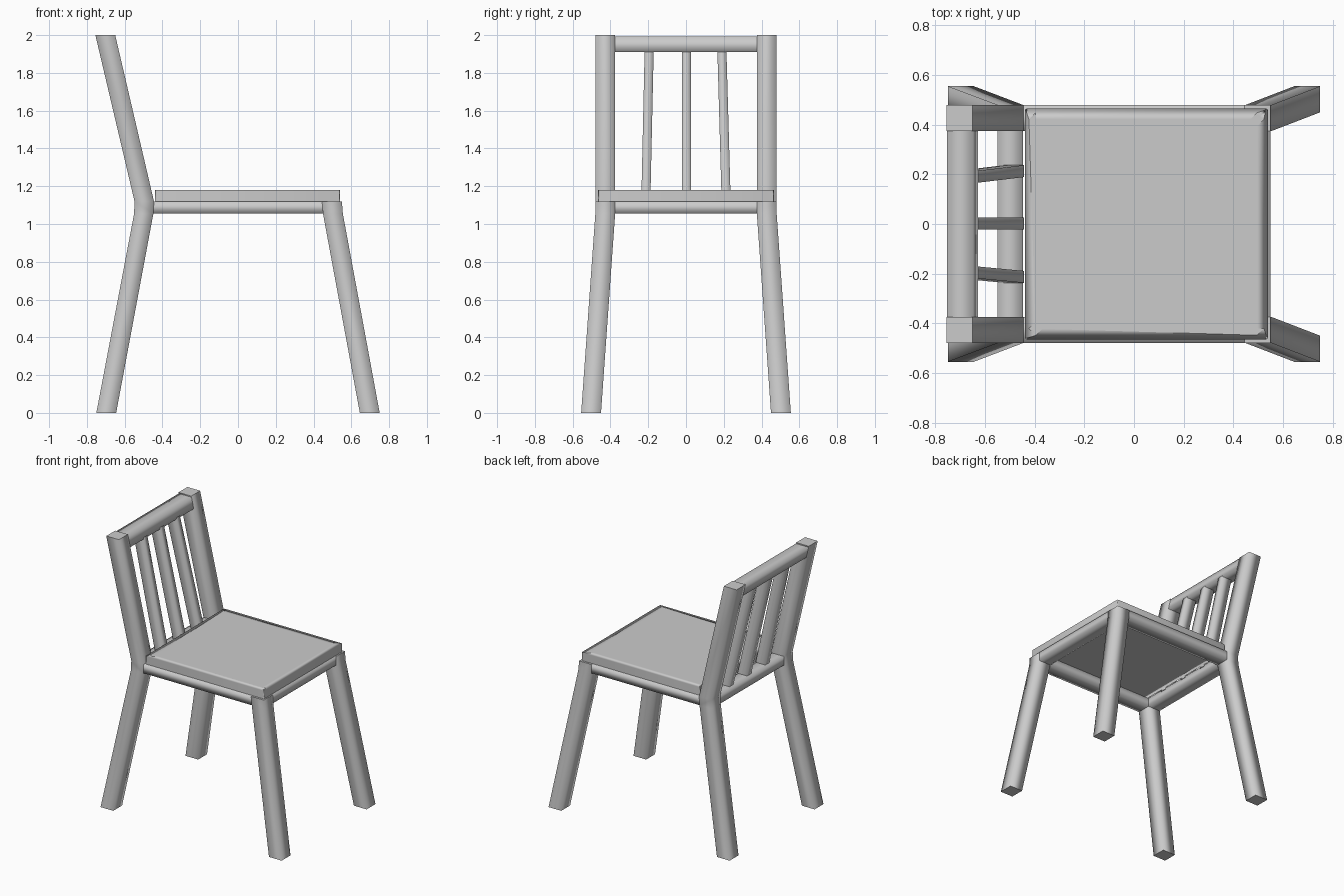
import bpy, bmesh

if "Cube" in bpy.data.objects:
    bpy.data.objects.remove(bpy.data.objects["Cube"])


def finish(name, bm, sharp_faces=()):
    """Smooth-shade a mesh, keeping the rims of the given faces sharp."""
    bmesh.ops.recalc_face_normals(bm, faces=bm.faces)
    for f in bm.faces:
        f.smooth = True
    for f in sharp_faces:
        for e in f.edges:
            e.smooth = False
    me = bpy.data.meshes.new(name)
    bm.to_mesh(me)
    bm.free()
    ob = bpy.data.objects.new(name, me)
    bpy.context.collection.objects.link(ob)
    return ob


def beam(name, sections):
    """Loft a square bar through four-point sections and cap both ends."""
    bm = bmesh.new()
    rings = [[bm.verts.new(p) for p in s] for s in sections]
    for a, b in zip(rings, rings[1:]):
        for i in range(4):
            j = (i + 1) % 4
            bm.faces.new((a[i], a[j], b[j], b[i]))
    caps = [bm.faces.new(rings[0]), bm.faces.new(rings[-1])]
    return finish(name, bm, caps)


def flat(x0, x1, y0, y1, z):
    return [(x0, y0, z), (x1, y0, z), (x1, y1, z), (x0, y1, z)]


def mirrored(sections, s):
    return [[(x, y * s, z) for x, y, z in sec] for sec in sections]


Z0, Z1 = 1.055, 1.12      # seat frame underside and top
IN, OUT = 0.375, 0.48     # inner and outer frame width


def back_front(z):
    """x of the leaning back's front surface at height z."""
    return -0.445 - 0.205 * (z - Z1) / (2 - Z1)


for s, side in ((1, "left"), (-1, "right")):
    # Back leg continuing into the leaning back post
    beam(f"back_leg_and_post_{side}", mirrored([
        flat(-0.75, -0.645, 0.45, 0.555, 0),
        flat(-0.55, -0.448, IN, OUT, Z0),
        flat(-0.548, -0.445, IN, OUT, Z1),
        flat(-0.755, -0.65, IN, OUT, 2)], s))
    # Front leg
    beam(f"front_leg_{side}", mirrored([
        flat(0.645, 0.75, 0.45, 0.555, 0),
        flat(0.45, 0.555, IN, OUT, Z0),
        flat(0.445, 0.55, IN, OUT, Z1)], s))
    # Side rail
    beam(f"side_rail_{side}", mirrored([
        [(x, IN, Z0), (x, OUT, Z0), (x, OUT, Z1), (x, IN, Z1)]
        for x in (-0.447, 0.447)], s))

# Front and back seat rails
for name, x0, x1 in (("front_rail", 0.448, 0.55), ("back_rail", -0.549, -0.447)):
    beam(name, [[(x0, y, Z0), (x1, y, Z0), (x1, y, Z1), (x0, y, Z1)]
                for y in (-IN, IN)])

# Top rail, flush with the leaning posts
lo, hi = 1.91, 1.992
beam("top_rail", [[(back_front(lo) - 0.105, y, lo), (back_front(lo), y, lo),
                   (back_front(hi), y, hi), (back_front(hi) - 0.105, y, hi)]
                  for y in (-IN, IN)])

# Back slats, fanning slightly towards the seat
for name, yb, yt in (("left", 0.213, 0.19), ("middle", 0.002, 0.002), ("right", -0.213, -0.195)):
    beam(f"back_slat_{name}", [
        flat(back_front(z) - 0.08, back_front(z), y - 0.024, y + 0.024, z)
        for y, z in ((yb, Z1 - 0.01), (yt, lo + 0.01))])

# Seat cushion board with a softly shaded border
bm = bmesh.new()
bmesh.ops.create_cube(bm, size=1)
for v in bm.verts:
    v.co = (0.05 + v.co.x * 0.98, v.co.y * 0.93, 1.149 + v.co.z * 0.062)
bm.normal_update()
upright = [e for e in bm.edges if abs(e.verts[0].co.z - e.verts[1].co.z) > 0.01]
bmesh.ops.bevel(bm, geom=upright, offset=0.008, segments=2, affect='EDGES', profile=0.5)
bm.normal_update()
caps = [f for f in bm.faces if abs(f.normal.z) > 0.9]
bmesh.ops.inset_individual(bm, faces=caps, thickness=0.045)
finish("seat", bm)
